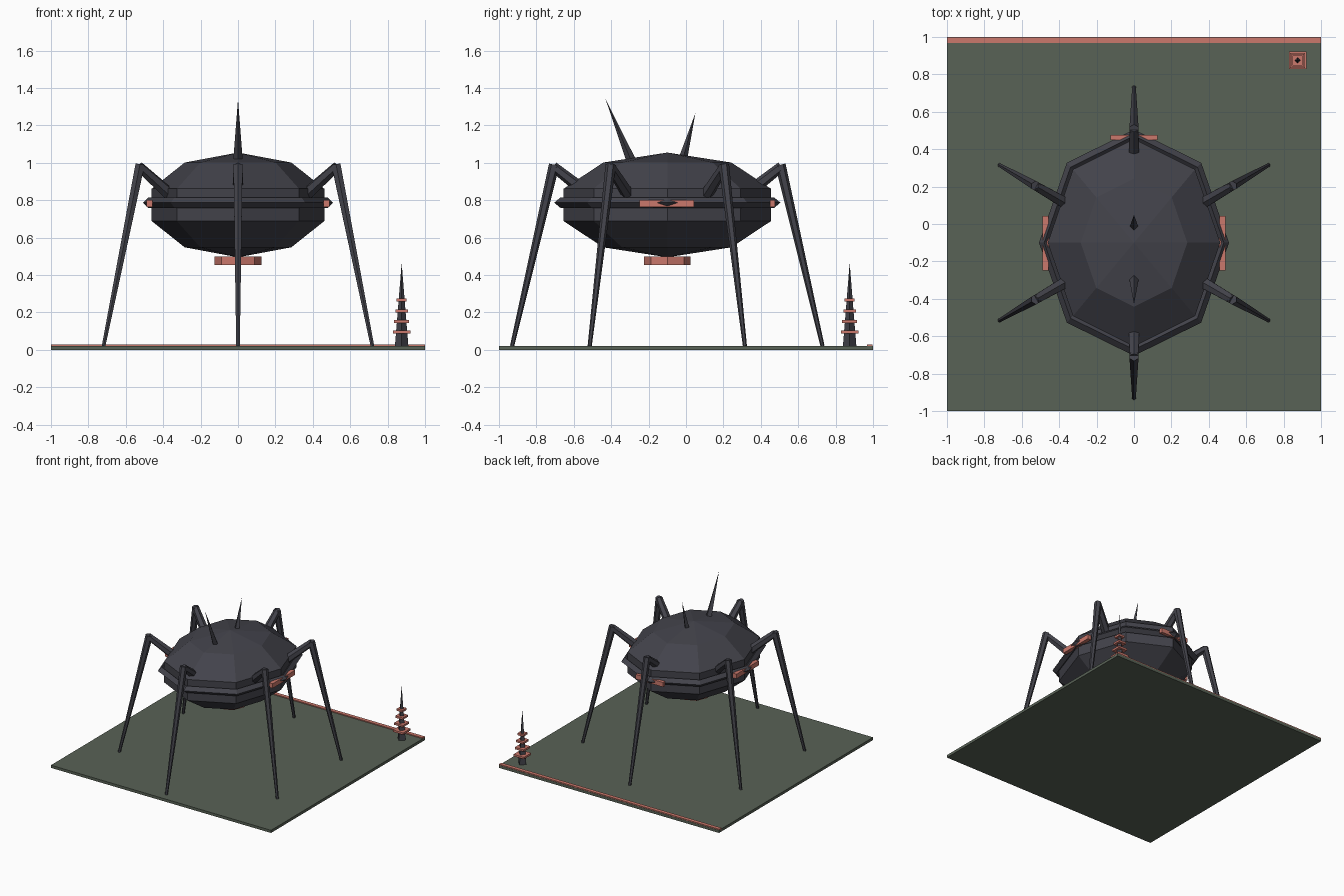
import bpy, math
from mathutils import Vector, Matrix

if "Cube" in bpy.data.objects:
    bpy.data.objects.remove(bpy.data.objects["Cube"])


def material(name, rgb):
    m = bpy.data.materials.new(name)
    m.diffuse_color = (*rgb, 1)
    m.use_nodes = True
    m.node_tree.nodes["Principled BSDF"].inputs["Base Color"].default_value = m.diffuse_color
    return m


DARK = material("dark_metal", (0.056, 0.056, 0.070))
GREEN = material("moss_green", (0.098, 0.122, 0.092))
RED = material("coral_red", (0.60, 0.19, 0.15))
CY = -0.10  # body centre along y


def finish(name, mat):
    ob = bpy.context.object
    ob.name = name
    ob.data.materials.append(mat)
    return ob


def box(name, mat, lo, hi):
    lo, hi = Vector(lo), Vector(hi)
    bpy.ops.mesh.primitive_cube_add(size=1, location=(lo + hi) / 2)
    ob = finish(name, mat)
    ob.scale = hi - lo
    return ob


def rod(name, mat, a, b, r1, r2, sides):
    """Tapered prism from a to b."""
    a, b = Vector(a), Vector(b)
    d = b - a
    bpy.ops.mesh.primitive_cone_add(vertices=sides, radius1=r1, radius2=r2, depth=d.length)
    ob = finish(name, mat)
    ob.matrix_world = Matrix.Translation((a + b) / 2) @ d.to_track_quat('Z', 'Y').to_matrix().to_4x4()
    return ob


# Ground plate with coral back edge
box("base_plate", GREEN, (-1, -1, 0), (1, 1, 0.022))
box("back_edge_strip", RED, (-1, 0.968, 0.01), (1, 0.998, 0.03))

# Faceted body and its pointed belt
bpy.ops.mesh.primitive_uv_sphere_add(segments=8, ring_count=5, radius=1, location=(0, CY, 0.775))
finish("body", DARK).scale = (0.485, 0.583, 0.28)
bpy.ops.mesh.primitive_torus_add(major_segments=8, minor_segments=4, major_radius=0.48,
                                 minor_radius=0.028, location=(0, CY, 0.787))
finish("body_belt", DARK).scale = (1, 1.19, 1)

# Coral plates on the belt and the vent underneath
for s, side in ((-1, "left"), (1, "right")):
    box(side + "_plate", RED, (s * 0.473 - 0.016, -0.248, 0.764), (s * 0.473 + 0.016, 0.042, 0.802))
box("back_plate", RED, (-0.125, 0.45, 0.764), (0.125, 0.476, 0.802))
bpy.ops.mesh.primitive_cylinder_add(vertices=8, radius=0.125, depth=0.045, location=(0, CY, 0.4775))
vent = finish("belly_vent", RED)
vent.rotation_euler.z = 0

# Six bent legs
for i in range(6):
    t = math.radians(30 + 60 * i)

    def at(r, z):
        return (r * math.cos(t), CY + r * math.sin(t), z)

    rod(f"upper_leg_{i + 1}", DARK, at(0.38, 0.80), at(0.61, 0.98), 0.036, 0.027, 6)
    rod(f"lower_leg_{i + 1}", DARK, at(0.605, 0.99), at(0.83, 0.02), 0.028, 0.011, 6)

# Two back spikes
rod("front_spike", DARK, (0, -0.28, 0.98), (0, -0.43, 1.34), 0.028, 0, 4)
rod("rear_spike", DARK, (0, -0.025, 0.99), (0, 0.05, 1.265), 0.026, 0, 4)

# Small ringed spire in the corner
X = Y = 0.875
rod("spire", DARK, (X, Y, 0.02), (X, Y, 0.465), 0.036, 0, 4)
for i in range(4):
    h, z = 0.047 - 0.0067 * i, 0.095 + 0.057 * i
    box(f"spire_ring_{i + 1}", RED, (X - h, Y - h, z - 0.008), (X + h, Y + h, z + 0.008))
